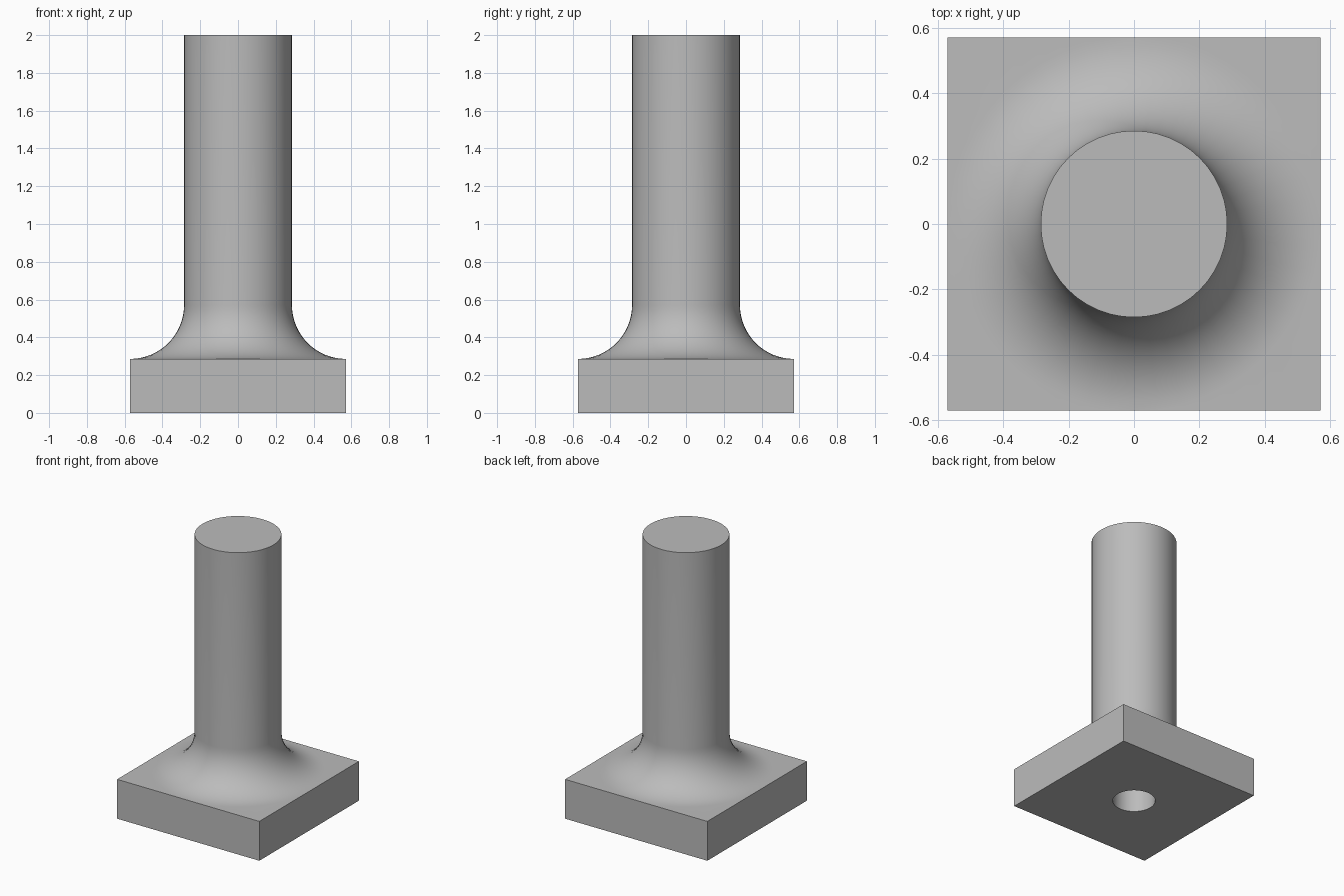
import bpy, bmesh, math

if "Cube" in bpy.data.objects:
    bpy.data.objects.remove(bpy.data.objects["Cube"])

SIDES = 48
U = 2 / 7            # base thickness, column radius and fillet radius
HALF = 2 * U         # half width of the square base
BORE, DEPTH = U / 2, 2 * U


def ring(bm, r, z, square=False):
    """Ring of vertices, round or pushed out to a square."""
    verts = []
    for i in range(SIDES):
        a = 2 * math.pi * i / SIDES
        c, s = math.cos(a), math.sin(a)
        k = r / max(abs(c), abs(s)) if square else r
        verts.append(bm.verts.new((k * c, k * s, z)))
    return verts


bm = bmesh.new()
# Blind bore, then underside and walls of the square base
rings = [ring(bm, BORE, DEPTH), ring(bm, BORE, 0),
         ring(bm, HALF, 0, True), ring(bm, HALF, U, True)]
# Concave fillet sweeping from the base up to the column
STEPS = 16
for i in range(STEPS + 1):
    t = math.pi / 2 * i / STEPS
    rings.append(ring(bm, 2 * U - U * math.sin(t), 2 * U - U * math.cos(t)))
# Column top
rings.append(ring(bm, U, 2))

for a, b in zip(rings, rings[1:]):
    for i in range(SIDES):
        j = (i + 1) % SIDES
        bm.faces.new((a[i], a[j], b[j], b[i]))
bm.faces.new(rings[0][::-1])
bm.faces.new(rings[-1])

# The fillet touches the middle of each base edge
bmesh.ops.remove_doubles(bm, verts=bm.verts, dist=1e-5)
bmesh.ops.recalc_face_normals(bm, faces=bm.faces)

mesh = bpy.data.meshes.new("flanged_post")
bm.to_mesh(mesh)
bm.free()
post = bpy.data.objects.new("flanged_post", mesh)
bpy.context.collection.objects.link(post)

grey = bpy.data.materials.new("plain grey")
grey.diffuse_color = (0.5, 0.5, 0.5, 1)
grey.use_nodes = True
grey.node_tree.nodes["Principled BSDF"].inputs["Base Color"].default_value = grey.diffuse_color
mesh.materials.append(grey)

bpy.context.view_layer.objects.active = post
post.select_set(True)
bpy.ops.object.shade_smooth_by_angle(angle=math.radians(30))
